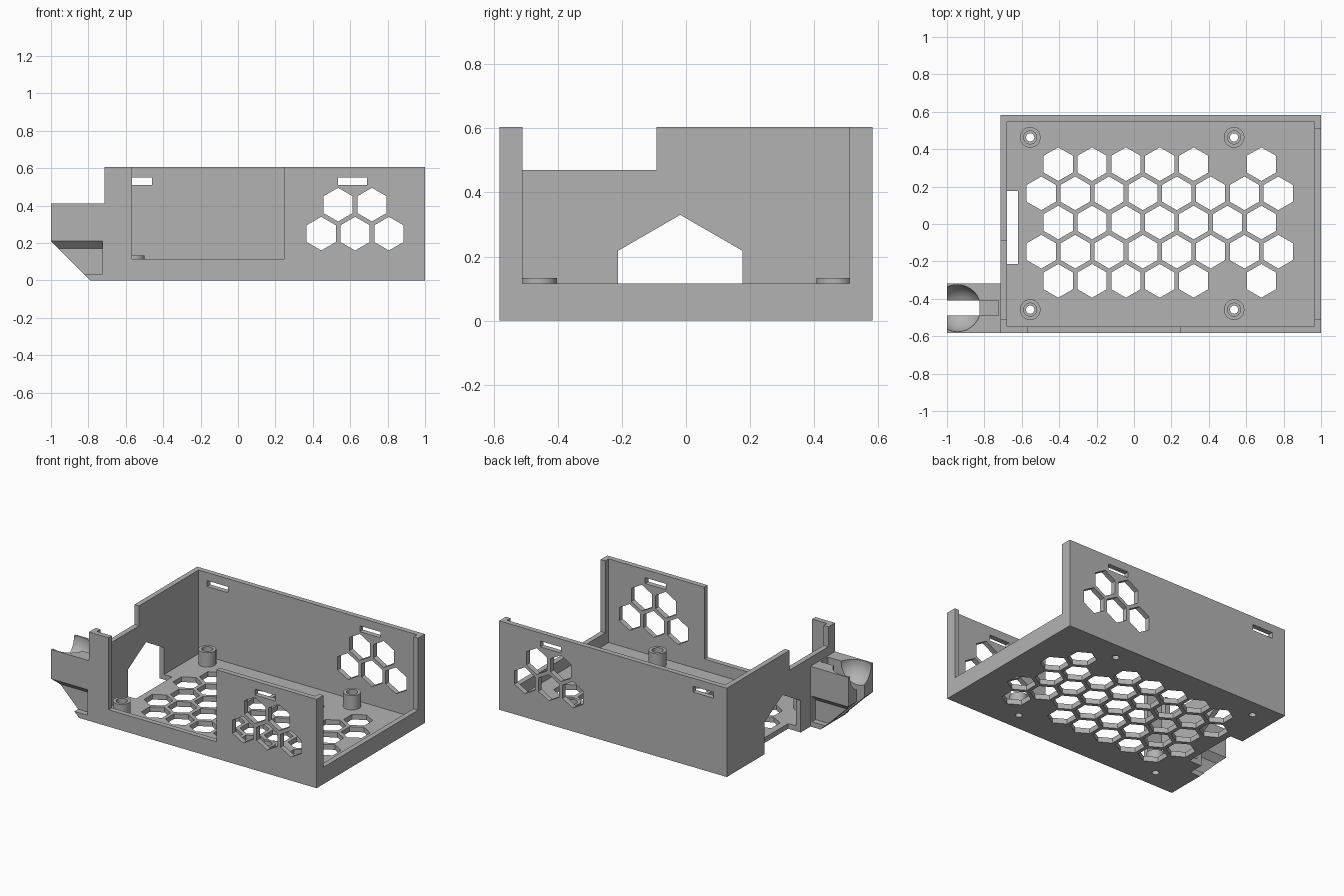
import bpy, bmesh, math
from mathutils import Matrix

if "Cube" in bpy.data.objects:
    bpy.data.objects.remove(bpy.data.objects["Cube"], do_unlink=True)

grey = bpy.data.materials.new("plain grey")
grey.use_nodes = True
grey.diffuse_color = (0.45, 0.45, 0.45, 1)
grey.node_tree.nodes["Principled BSDF"].inputs["Base Color"].default_value = grey.diffuse_color


def prism(bm, pts, axis, lo, hi):
    """Extrude a 2D outline along an axis; outline uses the other two axes."""
    place = {"x": lambda a, b, c: (c, a, b),
             "y": lambda a, b, c: (a, c, b),
             "z": lambda a, b, c: (a, b, c)}[axis]
    face = bm.faces.new([bm.verts.new(place(a, b, lo)) for a, b in pts])
    moved = bmesh.ops.extrude_face_region(bm, geom=[face])["geom"]
    for v in moved:
        if isinstance(v, bmesh.types.BMVert):
            v.co["xyz".index(axis)] = hi


def box(bm, x0, x1, y0, y1, z0, z1):
    prism(bm, [(x0, y0), (x1, y0), (x1, y1), (x0, y1)], "z", z0, z1)


def ring(a, b, r, n):
    """Regular polygon with a corner pointing up."""
    return [(a + r * math.sin(math.tau * i / n), b + r * math.cos(math.tau * i / n))
            for i in range(n)]


def make(name, bm):
    bmesh.ops.recalc_face_normals(bm, faces=bm.faces)
    mesh = bpy.data.meshes.new(name)
    bm.to_mesh(mesh)
    bm.free()
    mesh.materials.append(grey)
    obj = bpy.data.objects.new(name, mesh)
    bpy.context.collection.objects.link(obj)
    return obj


def cut(obj, bm):
    """Subtract the cutter mesh, then discard it."""
    cutter = make("cutter", bm)
    cutter.hide_render = True
    mod = obj.modifiers.new("cut", "BOOLEAN")
    mod.operation, mod.solver, mod.object = "DIFFERENCE", "EXACT", cutter
    bpy.context.view_layer.objects.active = obj
    bpy.ops.object.modifier_apply(modifier=mod.name)
    bpy.data.objects.remove(cutter, do_unlink=True)


L, R, Y, TOP, T, SILL = -0.715, 1.0, 0.582, 0.605, 0.035, 0.115
HEX = 0.09
STEP, ROW = 0.181, 0.156

# Tray body: hollow box
bm = bmesh.new()
box(bm, L, R, -Y, Y, 0, TOP)
tray = make("tray", bm)
bm = bmesh.new()
box(bm, L + T, R - T, T - Y, Y - T, T, 1)
cut(tray, bm)

# Openings in the front, right and left walls
bm = bmesh.new()
box(bm, -0.568, 0.245, -0.7, -0.5, SILL, 1)
box(bm, 0.9, 1.1, -0.51, 0.51, SILL, 1)
box(bm, -0.8, -0.64, -0.51, -0.092, 0.47, 1)
cut(tray, bm)

# Six-sided cable port that also notches the floor
bm = bmesh.new()
prism(bm, ring(-0.018, 0.105, 0.225, 6), "x", -0.8, -0.62)
cut(tray, bm)

# Honeycomb vents and strap slots through the front and back walls
bm = bmesh.new()
for count, x, z in ((2, 0.535, 0.405), (3, 0.445, 0.25)):
    for i in range(count):
        prism(bm, ring(x + i * STEP, z, HEX, 6), "y", -0.7, 0.7)
box(bm, 0.535, 0.69, -0.7, 0.7, 0.51, 0.55)
box(bm, -0.615, -0.46, 0.5, 0.7, 0.51, 0.55)
cut(tray, bm)

# Honeycomb floor vents and screw holes
posts = [(x, y) for x in (-0.555, 0.535) for y in (-0.458, 0.463)]
bm = bmesh.new()
for row in range(-2, 3):
    odd = row % 2
    for i in range(8 if odd else 7):
        if abs(row) == 2 and i == 5:
            continue
        prism(bm, ring(-0.405 - odd * STEP / 2 + i * STEP, 0.008 + row * ROW, HEX, 6),
              "z", -0.1, 0.1)
for x, y in posts:
    prism(bm, ring(x, y, 0.022, 32), "z", -0.1, 0.1)
cut(tray, bm)

# Hollow standoffs
bm = bmesh.new()
for x, y in posts:
    prism(bm, ring(x, y, 0.055, 40), "z", T, 0.133)
standoffs = make("standoffs", bm)
bm = bmesh.new()
for x, y in posts:
    prism(bm, ring(x, y, 0.035, 40), "z", 0.02, 0.2)
cut(standoffs, bm)

# Side bracket: block with a sloped underside
MID, HALF = -0.45, 0.132
bm = bmesh.new()
prism(bm, [(-1, 0.41), (L, 0.41), (L, 0), (-0.79, 0), (-1, 0.21)], "y", MID - HALF, MID + HALF)
bracket = make("side_bracket", bm)

# Relief on both sides of the bracket, below a chamfered overhang
bm = bmesh.new()
for s in (-1, 1):
    out, deep = MID + s * (HALF + 0.1), MID + s * (HALF - 0.04)
    edge = MID + s * HALF
    prism(bm, [(out, T), (deep, T), (deep, 0.17), (edge, 0.21), (out, 0.21)], "x", -1.1, -0.725)
cut(bracket, bm)

# Round seat and slot in the bracket
bm = bmesh.new()
bmesh.ops.create_uvsphere(bm, u_segments=48, v_segments=24, radius=0.126,
                          matrix=Matrix.Translation((-0.945, MID, 0.4)))
cut(bracket, bm)
bm = bmesh.new()
box(bm, -1.1, -0.725, MID - 0.04, MID + 0.04, T, 0.6)
cut(bracket, bm)

for obj in (standoffs, bracket):
    bpy.ops.object.select_all(action="DESELECT")
    obj.select_set(True)
    bpy.context.view_layer.objects.active = obj
    bpy.ops.object.shade_smooth_by_angle(angle=math.radians(30))
